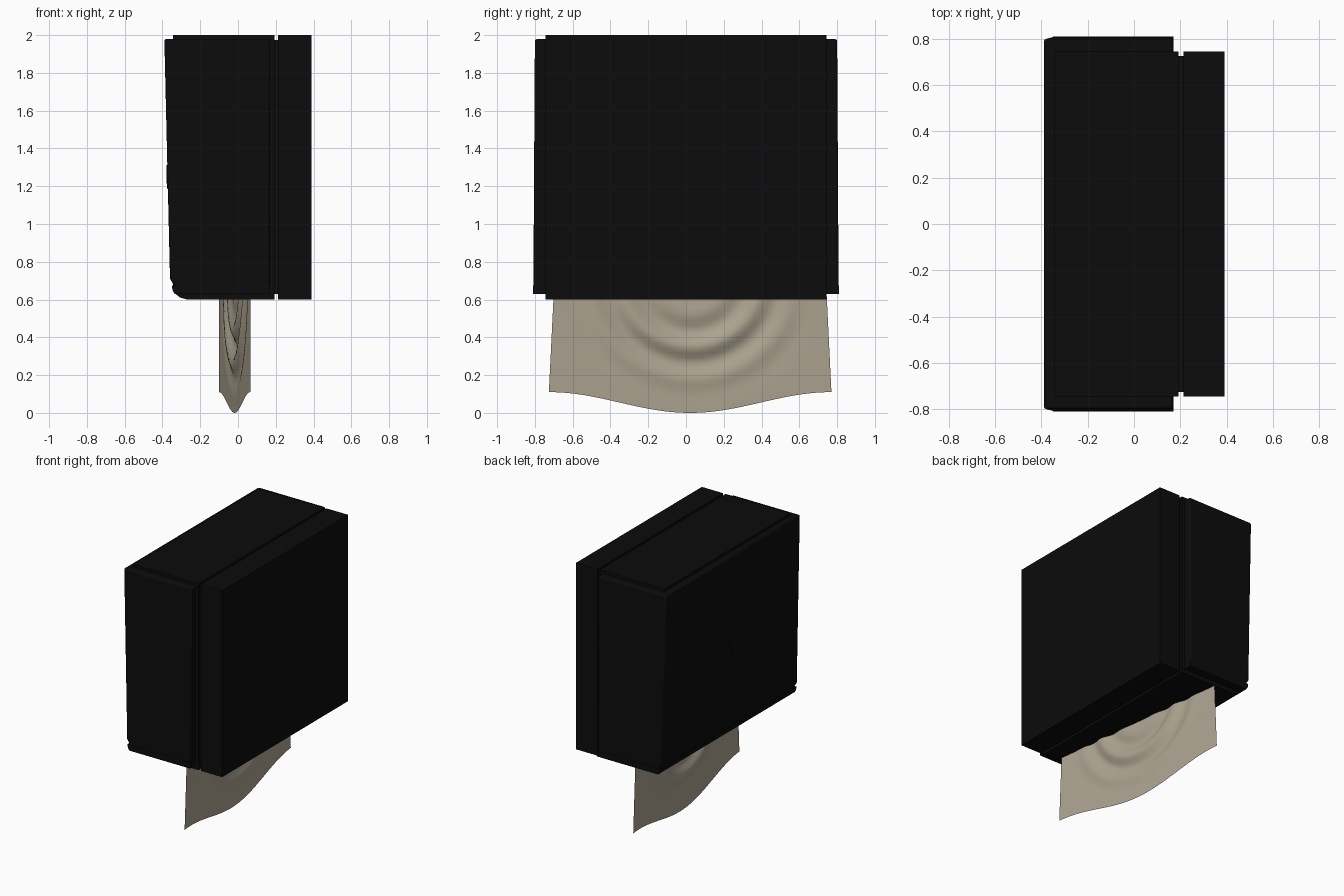
import bpy, bmesh, math

cube = bpy.data.objects.get("Cube")
if cube:
    bpy.data.objects.remove(cube, do_unlink=True)


def material(name, colour):
    m = bpy.data.materials.new(name)
    m.use_nodes = True
    m.diffuse_color = (*colour, 1)
    bsdf = next(n for n in m.node_tree.nodes if n.type == 'BSDF_PRINCIPLED')
    bsdf.inputs["Base Color"].default_value = (*colour, 1)
    bsdf.inputs["Roughness"].default_value = 0.6
    return m


black = material("black plastic", (0.0035, 0.0035, 0.0035))
paper = material("tan paper", (0.42, 0.37, 0.28))


def finish(name, bm, mat, bevel=0):
    bmesh.ops.recalc_face_normals(bm, faces=bm.faces)
    me = bpy.data.meshes.new(name)
    bm.to_mesh(me)
    bm.free()
    me.materials.append(mat)
    ob = bpy.data.objects.new(name, me)
    bpy.context.collection.objects.link(ob)
    if bevel:
        mod = ob.modifiers.new("soft edges", 'BEVEL')
        mod.width, mod.segments = bevel, 2
    bpy.ops.object.select_all(action='DESELECT')
    ob.select_set(True)
    bpy.context.view_layer.objects.active = ob
    bpy.ops.object.shade_smooth_by_angle(angle=math.radians(35))
    return ob


def extrude(name, profile, half_depth, bevel=0, flare=0):
    """Extrude an x-z profile along y; flare widens it towards the bottom."""
    bm = bmesh.new()
    ends = []
    for side in (-1, 1):
        ends.append([bm.verts.new((x, side * (half_depth + flare * (2 - z)), z))
                     for x, z in profile])
        bm.faces.new(ends[-1])
    n = len(profile)
    for i in range(n):
        j = (i + 1) % n
        bm.faces.new((ends[0][i], ends[0][j], ends[1][j], ends[1][i]))
    return finish(name, bm, black, bevel)


def box_profile(x0, x1, z0, z1):
    return [(x0, z0), (x1, z0), (x1, z1), (x0, z1)]


# Wall housing, recessed seam and inner body
extrude("wall_housing", box_profile(0.213, 0.39, 0.6, 2.0), 0.745)
extrude("seam_neck", box_profile(0.18, 0.23, 0.63, 1.975), 0.725)
extrude("inner_body", [(-0.345, 2.0), (0.193, 2.0), (0.193, 0.6), (-0.27, 0.6),
                       (-0.31, 0.612), (-0.335, 0.635), (-0.345, 0.66)], 0.745)

# Tapered outer cover and rounded lower lip
extrude("outer_cover", [(-0.39, 1.98), (0.17, 1.98), (0.17, 0.63), (-0.32, 0.63),
                        (-0.345, 0.685), (-0.36, 0.71)], 0.8, 0.012, 0.006)
extrude("lower_lip", [(-0.35, 0.675), (0.17, 0.675), (0.17, 0.63), (-0.335, 0.63),
                      (-0.347, 0.65)], 0.81)

# Shallow round lock on the cover
bm = bmesh.new()
bmesh.ops.create_cone(bm, cap_ends=True, segments=32, radius1=0.07, radius2=0.06, depth=0.008)
lock = finish("cover_lock", bm, black)
lock.rotation_euler = (0, -math.radians(91.3), 0)
lock.location = (-0.374, 0.05, 1.25)

# Draped paper sheet, hanging diagonally from the slot
COLS, ROWS = 64, 28
bm = bmesh.new()
grid = []
for r in range(ROWS + 1):
    drop = r / ROWS
    row = []
    for c in range(COLS + 1):
        t = 2 * c / COLS - 1
        y = 0.022 + t * (0.72 + 0.028 * drop)
        hem = 0.11 * math.sin(t * math.pi / 2) ** 2
        z = 0.68 + (hem - 0.68) * drop
        # swag folds arc around the slot and fade towards edges and hem
        radius = math.hypot(y - 0.03, (z - 0.72) * 1.0)
        fade = (1 - t * t) * math.sin(math.pi * min(1, drop * 0.85 + 0.15))
        fold = 0.02 * math.cos(radius * 34) * fade * math.exp(-((radius - 0.4) / 0.2) ** 2)
        x = -0.018 - 0.083 * t + fold
        row.append(bm.verts.new((x, y, z)))
    grid.append(row)
for r in range(ROWS):
    for c in range(COLS):
        bm.faces.new((grid[r][c], grid[r][c + 1], grid[r + 1][c + 1], grid[r + 1][c]))
finish("paper_sheet", bm, paper)
